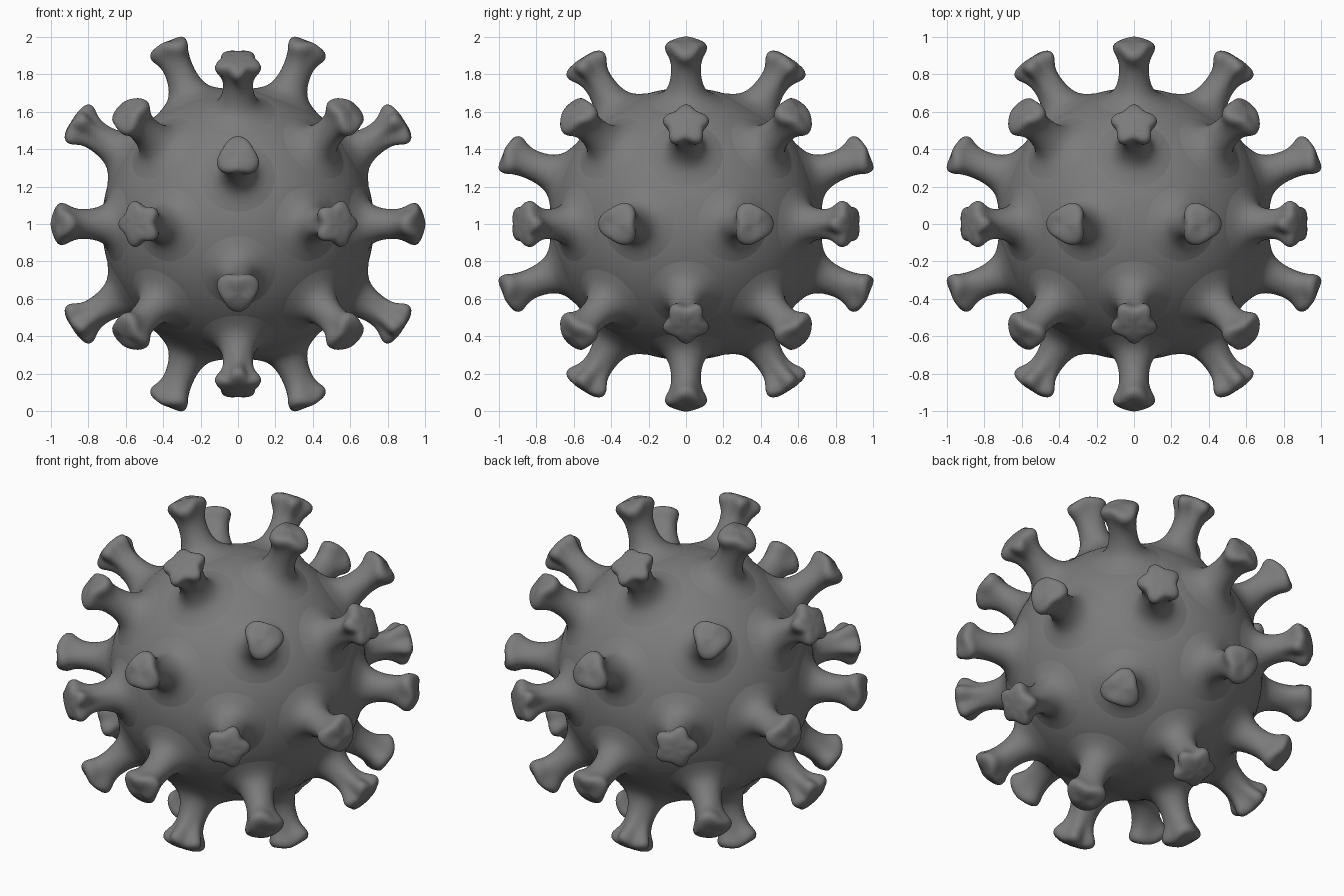
import bpy, bmesh, math
from mathutils import Vector, Matrix

cube = bpy.data.objects.get("Cube")
if cube:
    bpy.data.objects.remove(cube)

CENTRE = Vector((0, 0, 1))
PHI = (1 + math.sqrt(5)) / 2
SEGMENTS = 30

grey = bpy.data.materials.new("dark_grey")
grey.use_nodes = True
colour = (0.2, 0.2, 0.2, 1)
grey.diffuse_color = colour
grey.node_tree.nodes["Principled BSDF"].inputs["Base Color"].default_value = colour

# Spike side profile: height along the axis, radius, strength of the lobes
STEM = [(0.685, 0.23, 0), (0.706, 0.185, 0), (0.724, 0.15, 0), (0.75, 0.115, 0),
        (0.79, 0.092, 0), (0.85, 0.079, 0.1), (0.915, 0.079, 0.3)]
HEAD = [(0.96, 0.89, 0.8), (0.985, 1.02, 1), (1.01, 1.05, 1),
        (1.033, 0.95, 0.9), (1.045, 0.6, 0.4)]


def spike_mesh(name, lobes, head_radius, lobe_size, droop):
    """Flared stem with a lobed head; a lobe points along local +x."""
    bm = bmesh.new()
    rings = []
    profile = STEM + [(h, r * head_radius, m) for h, r, m in HEAD]
    for height, radius, strength in profile:
        ring = []
        for i in range(SEGMENTS):
            a = math.tau * i / SEGMENTS
            wave = strength * math.cos(lobes * a)
            r = radius * (1 + lobe_size * wave)
            z = height - droop * wave
            ring.append(bm.verts.new((r * math.cos(a), r * math.sin(a), z)))
        rings.append(ring)
    for low, high in zip(rings, rings[1:]):
        for i in range(SEGMENTS):
            j = (i + 1) % SEGMENTS
            bm.faces.new((low[i], low[j], high[j], high[i]))
    tip = bm.verts.new((0, 0, 1.047))
    for i in range(SEGMENTS):
        bm.faces.new((rings[-1][i], rings[-1][(i + 1) % SEGMENTS], tip))
    for f in bm.faces:
        f.smooth = True
    mesh = bpy.data.meshes.new(name)
    bm.to_mesh(mesh)
    bm.free()
    mesh.materials.append(grey)
    return mesh


def place_spikes(name, mesh, directions, targets):
    """Stand a spike on each direction, a lobe turned to the nearest target."""
    for n, d in enumerate(directions, 1):
        near = max(targets, key=d.dot)
        x = (near - d * near.dot(d)).normalized()
        y = d.cross(x)
        ob = bpy.data.objects.new(f"{name}_{n}", mesh)
        ob.matrix_world = Matrix.Translation(CENTRE) @ Matrix((x, y, d)).transposed().to_4x4()
        bpy.context.collection.objects.link(ob)
        ob.modifiers.new("smooth", "SUBSURF").levels = 1
        ob.modifiers["smooth"].render_levels = 1


def cycles(a, b, c):
    """All sign choices and cyclic orders of a direction, without repeats."""
    found = {}
    for sx in (-1, 1):
        for sy in (-1, 1):
            for sz in (-1, 1):
                v = Vector((a * sx, b * sy, c * sz)).normalized()
                for w in (v, v.yzx, v.zxy):
                    found[tuple(round(k, 4) + 0.0 for k in w)] = w.copy()
    return list(found.values())


# Round body
bpy.ops.mesh.primitive_ico_sphere_add(subdivisions=6, radius=0.727, location=CENTRE)
body = bpy.context.object
body.name = "body"
body.data.materials.append(grey)
bpy.ops.object.shade_smooth()

# Twelve star-headed and twenty triangle-headed spikes
corners = cycles(0, 1, PHI)
faces = cycles(1, 1, 1) + cycles(0, PHI, 1 / PHI)
place_spikes("star_spike", spike_mesh("star_spike", 5, 0.11, 0.16, 0.004), corners, faces)
place_spikes("triangle_spike", spike_mesh("triangle_spike", 3, 0.104, 0.14, 0.01), faces, corners)
